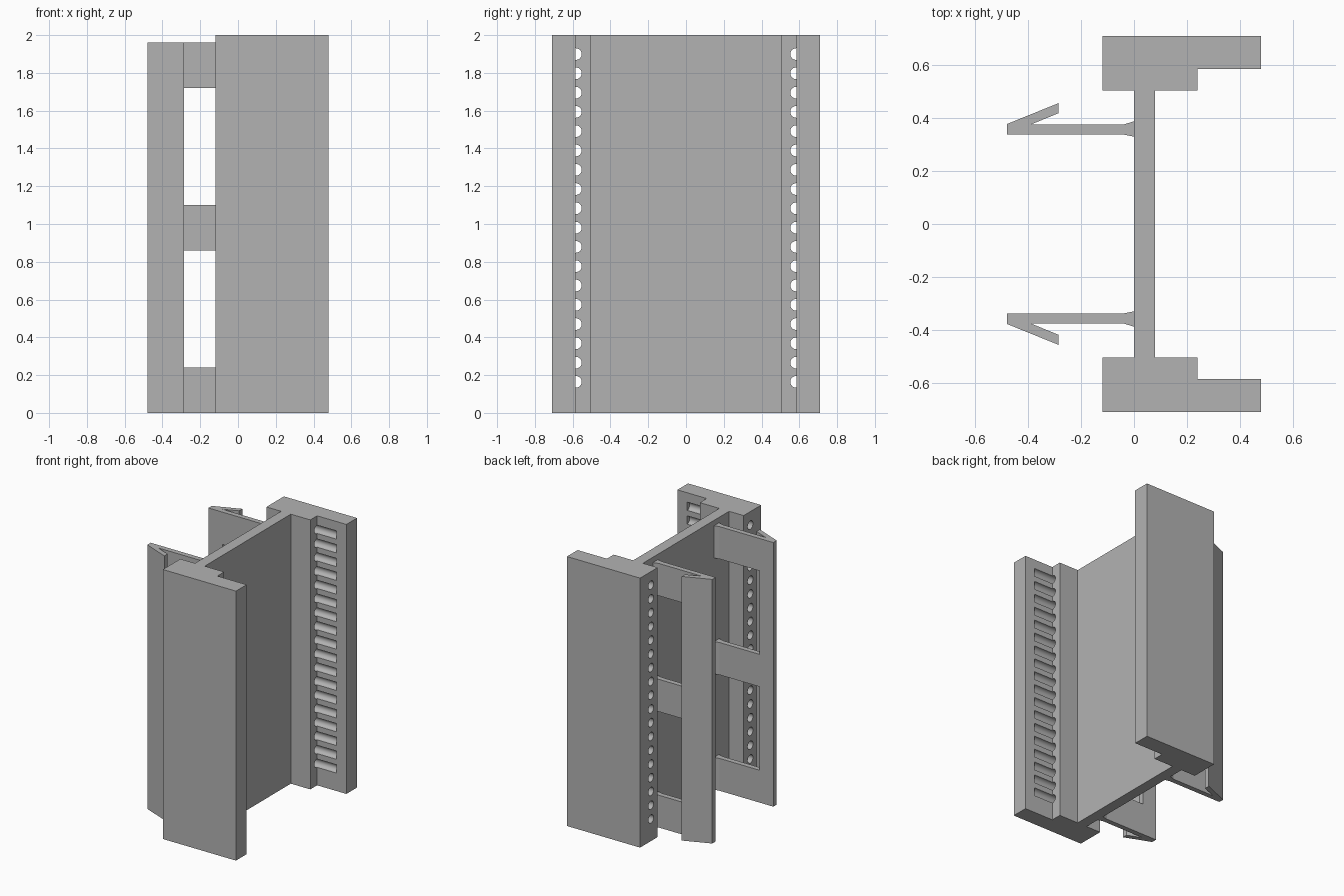
import bpy, bmesh, math
from mathutils import Matrix, Vector

cube = bpy.data.objects.get("Cube")
if cube:
    bpy.data.objects.remove(cube, do_unlink=True)

grey = bpy.data.materials.new("plain grey")
grey.use_nodes = True
colour = (0.45, 0.45, 0.45, 1)
grey.diffuse_color = colour
grey.node_tree.nodes["Principled BSDF"].inputs["Base Color"].default_value = colour


def make_object(name, bm):
    bmesh.ops.recalc_face_normals(bm, faces=bm.faces)
    mesh = bpy.data.meshes.new(name)
    bm.to_mesh(mesh)
    bm.free()
    mesh.materials.append(grey)
    obj = bpy.data.objects.new(name, mesh)
    bpy.context.collection.objects.link(obj)
    return obj


def add_prism(bm, outline, bottom, top):
    """Extrude an (x, y) outline upward."""
    face = bm.faces.new([bm.verts.new((x, y, bottom)) for x, y in outline])
    new = bmesh.ops.extrude_face_region(bm, geom=[face])["geom"]
    verts = [g for g in new if isinstance(g, bmesh.types.BMVert)]
    bmesh.ops.translate(bm, verts=verts, vec=(0, 0, top - bottom))


def carve(obj, cutter):
    """Subtract the cutter, keep the result and drop the cutter."""
    cutter.hide_render = True
    mod = obj.modifiers.new("carve", "BOOLEAN")
    mod.operation, mod.solver, mod.object = "DIFFERENCE", "EXACT", cutter
    depsgraph = bpy.context.evaluated_depsgraph_get()
    result = bpy.data.meshes.new_from_object(obj.evaluated_get(depsgraph))
    obj.modifiers.clear()
    obj.data = result
    bpy.data.objects.remove(cutter, do_unlink=True)


def mirrored(points, side):
    return [(x, y * side) for x, y in points]


# Main body: web joining two stepped flanges
half = [(0.08, 0.505), (0.24, 0.505), (0.24, 0.585), (0.48, 0.585),
        (0.48, 0.71), (-0.12, 0.71), (-0.12, 0.505), (0, 0.505)]
bm = bmesh.new()
add_prism(bm, half + mirrored(half[::-1], -1), 0, 2)
body = make_object("channel_body", bm)

# Rows of round holes that run out as grooves on the flanges
bm = bmesh.new()
start, end = -0.2, 0.4
for side in (1, -1):
    for i in range(18):
        place = Vector(((start + end) / 2, side * 0.583, 0.164 + i * 0.1021))
        bmesh.ops.create_cone(
            bm, cap_ends=True, segments=24, radius1=0.031, radius2=0.031,
            depth=end - start,
            matrix=Matrix.Translation(place) @ Matrix.Rotation(math.pi / 2, 4, "Y"))
carve(body, make_object("hole_cutter", bm))

# Barbed clips with two windows each
clip_outline = [(0, 0.33), (-0.04, 0.338), (-0.48, 0.338), (-0.48, 0.378),
                (-0.285, 0.457), (-0.285, 0.419), (-0.39, 0.376),
                (-0.04, 0.376), (0, 0.388)]
window_outline = [(0.02, 0.32), (-0.365, 0.32), (-0.365, 0.379),
                  (-0.05, 0.395), (0.02, 0.395)]
for side, label in ((1, "back"), (-1, "front")):
    bm = bmesh.new()
    add_prism(bm, mirrored(clip_outline, side), 0, 1.96)
    clip = make_object(label + "_clip", bm)
    bm = bmesh.new()
    for bottom in (0.24, 1.10):
        add_prism(bm, mirrored(window_outline, side), bottom, bottom + 0.62)
    carve(clip, make_object("window_cutter", bm))

# Smooth the round holes, keep the edges sharp
bpy.ops.object.select_all(action="DESELECT")
body.select_set(True)
bpy.context.view_layer.objects.active = body
bpy.ops.object.shade_smooth_by_angle(angle=math.radians(30))
